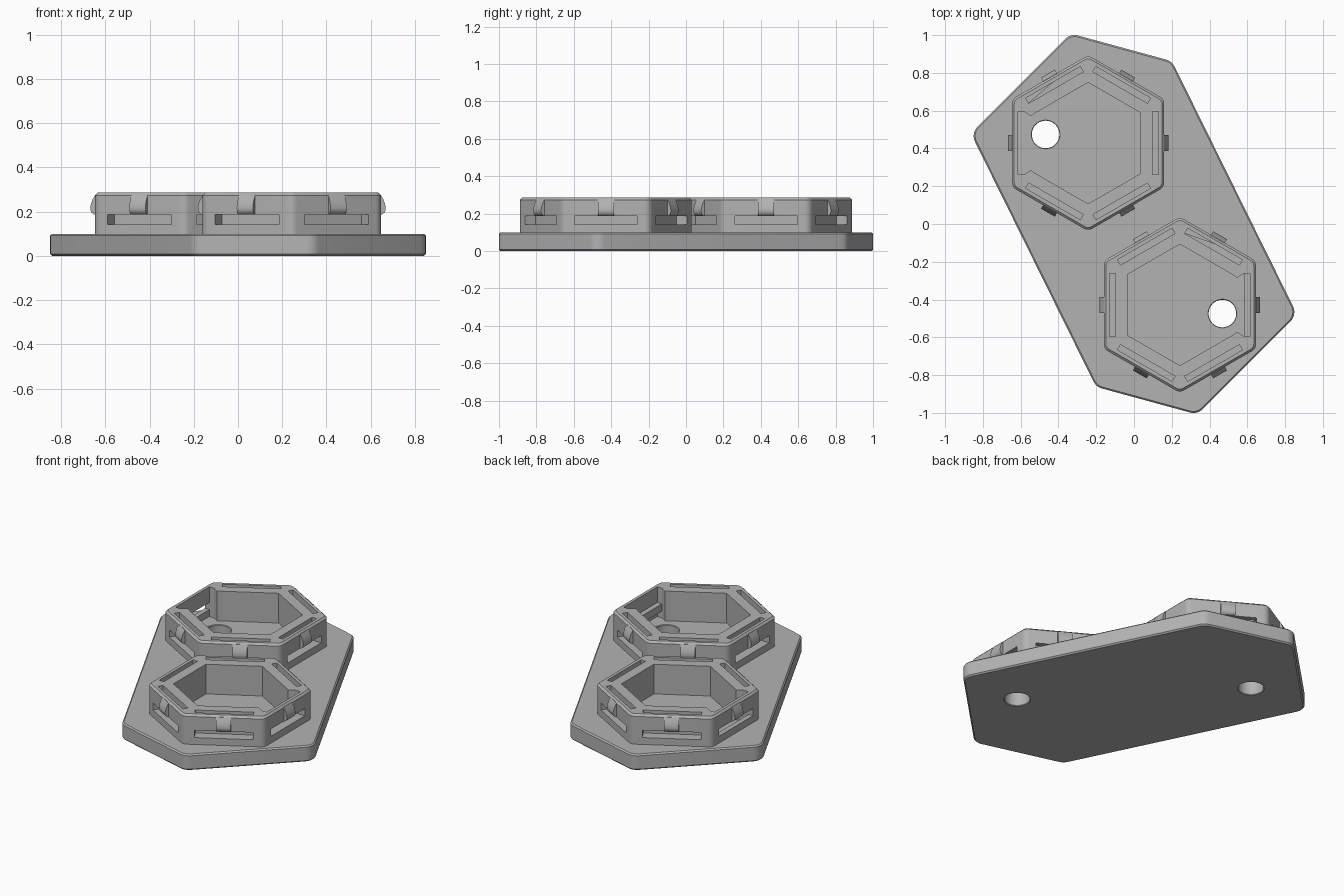
import bpy, bmesh, math
from mathutils import Vector, Matrix

if "Cube" in bpy.data.objects:
    bpy.data.objects.remove(bpy.data.objects["Cube"])

grey = bpy.data.materials.new("mid grey")
grey.diffuse_color = (0.45, 0.45, 0.45, 1)
grey.use_nodes = True
grey.node_tree.nodes["Principled BSDF"].inputs["Base Color"].default_value = grey.diffuse_color


def fillet(corners, radius, inset=0.0, seg=6):
    """Counter-clockwise convex polygon, moved inwards by inset, with rounded corners."""
    pts, n = [], len(corners)
    for i in range(n):
        p = Vector(corners[i])
        a = (Vector(corners[i - 1]) - p).normalized()
        b = (Vector(corners[(i + 1) % n]) - p).normalized()
        half = a.angle(b) / 2
        c = p + (a + b).normalized() * radius / math.sin(half)
        start = math.atan2(a.x, -a.y)          # outward normal of the incoming edge
        sweep = math.pi - 2 * half
        for k in range(seg + 1):
            t = start + sweep * k / seg
            pts.append((c.x + (radius - inset) * math.cos(t),
                        c.y + (radius - inset) * math.sin(t)))
    return pts


def hexagon(apothem):
    r = apothem / math.cos(math.pi / 6)
    return [(r * math.sin(-k * math.pi / 3), r * math.cos(k * math.pi / 3)) for k in range(6)]


def circle(r, n=40):
    return [(r * math.cos(math.tau * k / n), r * math.sin(math.tau * k / n)) for k in range(n)]


def loft(bm, levels, matrix=Matrix()):
    """Closed solid through a stack of (outline, z) sections."""
    rings = [[bm.verts.new(matrix @ Vector((x, y, z))) for x, y in o] for o, z in levels]
    faces = [bm.faces.new(rings[0][::-1]), bm.faces.new(rings[-1])]
    for lo, hi in zip(rings, rings[1:]):
        for i in range(len(lo)):
            j = (i + 1) % len(lo)
            faces.append(bm.faces.new((lo[i], lo[j], hi[j], hi[i])))
    bmesh.ops.recalc_face_normals(bm, faces=faces)


def finish(name, bm):
    me = bpy.data.meshes.new(name)
    bm.to_mesh(me)
    bm.free()
    me.materials.append(grey)
    ob = bpy.data.objects.new(name, me)
    bpy.context.collection.objects.link(ob)
    return ob


def solid(name, levels, matrix=Matrix()):
    bm = bmesh.new()
    loft(bm, levels, matrix)
    return finish(name, bm)


def cut(ob, cutter):
    m = ob.modifiers.new("cut", "BOOLEAN")
    m.operation, m.solver, m.object = "DIFFERENCE", "EXACT", cutter
    activate(ob)
    bpy.ops.object.modifier_apply(modifier=m.name)
    bpy.data.objects.remove(cutter)


def activate(ob):
    bpy.ops.object.select_all(action="DESELECT")
    ob.select_set(True)
    bpy.context.view_layer.objects.active = ob


def smooth(ob):
    activate(ob)
    bpy.ops.object.shade_smooth_by_angle(angle=math.radians(25))


def box(u0, u1, v):
    return [(u0, -v), (u1, -v), (u1, v), (u0, v)]


BASE, TOP = 0.10, 0.286
A_OUT, A_IN = 0.403, 0.278
SLOT_IN, SLOT_OUT, SLOT_HALF = 0.340, 0.372, 0.167

# Base plate: point-symmetric six-sided outline with small chamfers
half = [(0.201, 0.862), (-0.3355, 1.0085), (-0.864, 0.480)]
outline = half + [(-x, -y) for x, y in half]
full, inner = fillet(outline, 0.07), fillet(outline, 0.07, 0.008)
plate = solid("base_plate", [(inner, 0), (full, 0.008), (full, BASE - 0.008), (inner, BASE)])

# Two mounting holes with a slightly eased rim
for s in (1, -1):
    cutter = solid("hole_cutter", [(circle(0.080), -0.005), (circle(0.073), 0.004),
                                   (circle(0.073), BASE - 0.004), (circle(0.080), BASE + 0.005)],
                   Matrix.Translation((-0.468 * s, 0.474 * s, 0)))
    cut(plate, cutter)
smooth(plate)

# Two hexagonal holders; the second is the first turned half way round
for name, turn in (("back", 0.0), ("front", math.pi)):
    place = Matrix.Rotation(turn, 4, "Z") @ Matrix.Translation((-0.243, 0.428, 0))

    # Outer hexagon wall with a chamfered rim
    o = fillet(hexagon(A_OUT), 0.045)
    oc = fillet(hexagon(A_OUT), 0.045, 0.012)
    holder = solid(name + "_hex_holder", [(o, BASE - 0.003), (o, TOP - 0.012), (oc, TOP)], place)

    # Hexagonal cavity
    cut(holder, solid("cavity_cutter", [(hexagon(A_IN), 0.05), (hexagon(A_IN), 0.4)], place))

    # Thinned wall beside the mounting hole, with flared entry
    flare = [(0.2, -0.116), (A_IN, -0.1605), (0.302, -0.143), (SLOT_IN, -SLOT_HALF),
             (SLOT_OUT, -SLOT_HALF)]
    flare += [(u, -v) for u, v in flare[::-1]]
    cut(holder, solid("flare_cutter", [(flare, 0.05), (flare, 0.4)],
                      place @ Matrix.Rotation(math.pi, 4, "Z")))

    # Spring slots in every side: one down from the rim, one in from outside
    for k in range(6):
        m = place @ Matrix.Rotation(k * math.pi / 3, 4, "Z")
        if k != 3:
            slot = box(SLOT_IN, SLOT_OUT, SLOT_HALF)
            cut(holder, solid("rim_slot_cutter", [(slot, 0.143), (slot, 0.4)], m))
        slot = box(SLOT_IN, 0.45, SLOT_HALF)
        cut(holder, solid("side_slot_cutter", [(slot, 0.143), (slot, 0.188)], m))
    smooth(holder)

    # Rounded snap bumps at the middle of each side
    bm = bmesh.new()
    bump = [(-0.004, 0.188), (0.006, 0.188), (0.015, 0.195), (0.021, 0.206), (0.022, 0.218),
            (0.019, 0.234), (0.012, 0.254), (0.0, 0.276), (-0.004, 0.276)]
    to_side = Matrix(((1, 0, 0, A_OUT), (0, 0, -1, 0), (0, 1, 0, 0), (0, 0, 0, 1)))
    for k in range(6):
        loft(bm, [(bump, -0.042), (bump, 0.042)],
             place @ Matrix.Rotation(k * math.pi / 3, 4, "Z") @ to_side)
    smooth(finish(name + "_snap_bumps", bm))
